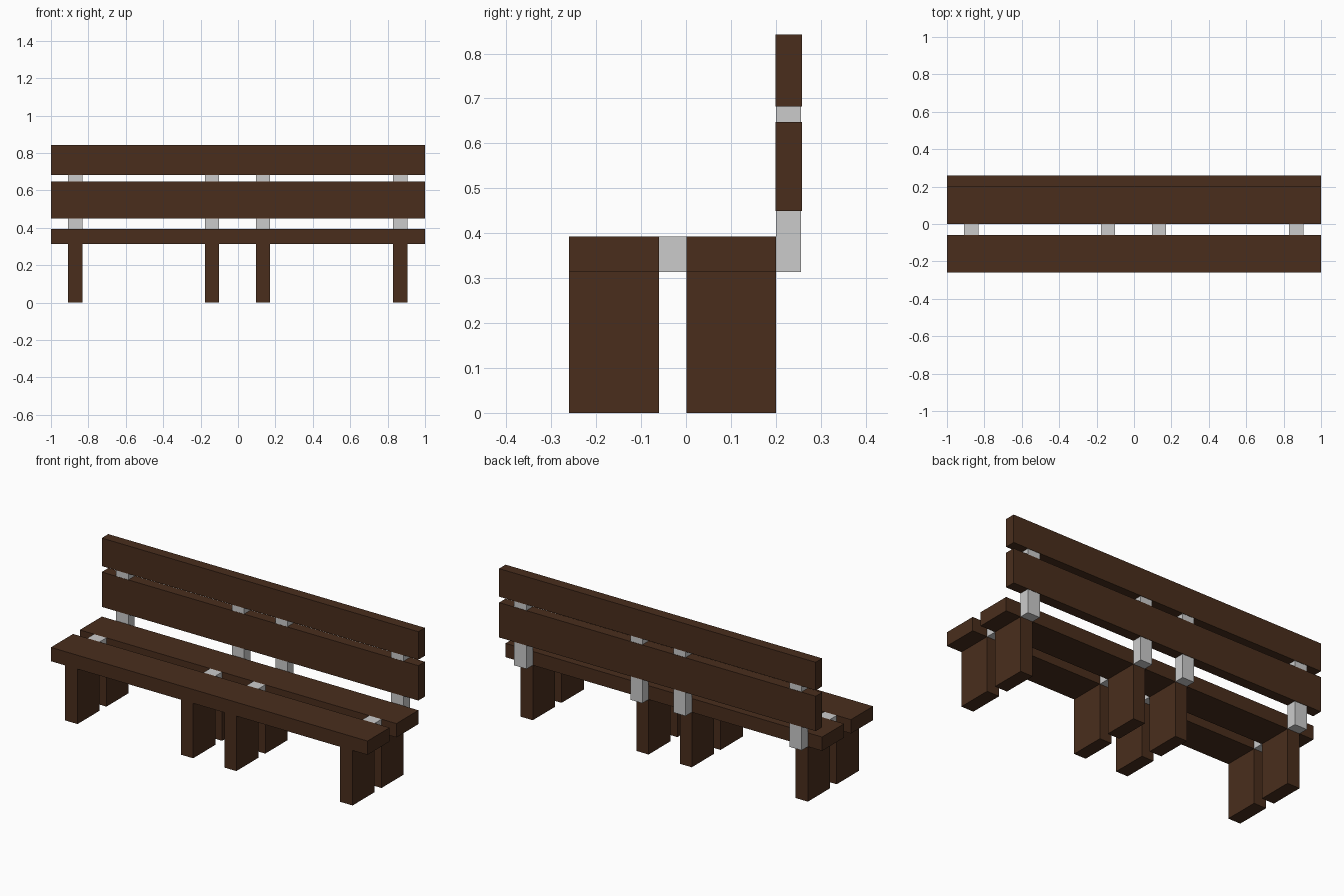
import bpy

if "Cube" in bpy.data.objects:
    bpy.data.objects.remove(bpy.data.objects["Cube"])

wood = bpy.data.materials.new("dark_wood")
wood.diffuse_color = (0.067, 0.027, 0.012, 1)
wood.use_nodes = True
wood.node_tree.nodes["Principled BSDF"].inputs["Base Color"].default_value = wood.diffuse_color


def box(name, x, y, z, mat=None):
    """Box from (min, max) ranges on each axis."""
    bpy.ops.mesh.primitive_cube_add(size=1, location=[sum(r) / 2 for r in (x, y, z)])
    ob = bpy.context.object
    ob.name = name
    ob.scale = [r[1] - r[0] for r in (x, y, z)]
    bpy.ops.object.transform_apply(location=False, rotation=False, scale=True)
    if mat:
        ob.data.materials.append(mat)
    return ob


LENGTH = (-1, 1)
FRONT, GAP, REAR = (-0.26, -0.06), (-0.06, 0.001), (0.001, 0.2)
BACK, POST = (0.199, 0.258), (0.2, 0.256)
LEG_Z, SEAT_Z = (0, 0.314), (0.314, 0.393)
LOWER_Z, UPPER_Z = (0.449, 0.648), (0.682, 0.842)

# Seat planks and backrest planks
box("front_seat_plank", LENGTH, FRONT, SEAT_Z, wood)
box("rear_seat_plank", LENGTH, REAR, SEAT_Z, wood)
box("lower_back_plank", LENGTH, BACK, LOWER_Z, wood)
box("upper_back_plank", LENGTH, BACK, UPPER_Z, wood)

# Four supports: wooden legs, grey spacers and backrest posts
for cx, w in ((-0.871, 0.078), (-0.139, 0.075), (0.134, 0.075), (0.867, 0.078)):
    x = (cx - w / 2, cx + w / 2)
    box("front_leg", x, FRONT, LEG_Z, wood)
    box("rear_leg", x, REAR, LEG_Z, wood)
    box("seat_spacer", x, GAP, SEAT_Z)
    box("back_post", x, POST, (SEAT_Z[0], LOWER_Z[0]))
    box("back_spacer", x, POST, (LOWER_Z[1], UPPER_Z[0]))
